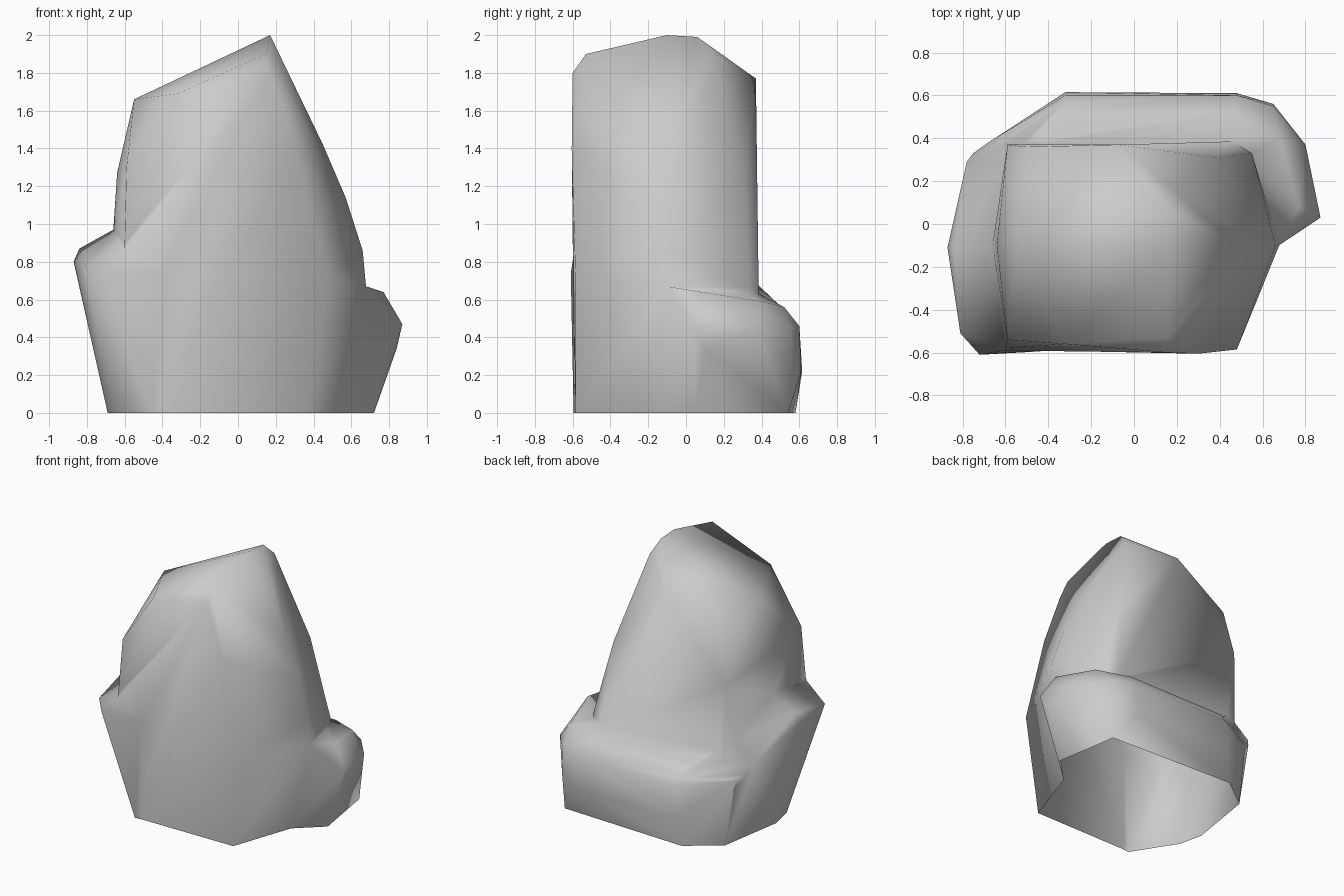
import bpy, bmesh, math

if "Cube" in bpy.data.objects:
    bpy.data.objects.remove(bpy.data.objects["Cube"])


def hull(name, pts):
    """Convex boulder chunk from its corner points."""
    bm = bmesh.new()
    for p in pts:
        bm.verts.new(p)
    bmesh.ops.convex_hull(bm, input=bm.verts[:])
    loose = [v for v in bm.verts if not v.link_faces]
    bmesh.ops.delete(bm, geom=loose, context='VERTS')
    bmesh.ops.recalc_face_normals(bm, faces=bm.faces[:])
    me = bpy.data.meshes.new(name)
    bm.to_mesh(me)
    bm.free()
    ob = bpy.data.objects.new(name, me)
    bpy.context.collection.objects.link(ob)
    return ob


# Tall slanted column
rock = hull("rock", [
    (-.45, -.59, 0), (.37, -.585, 0), (.53, -.12, 0), (.48, .3, 0), (-.5, .3, 0),
    (.48, -.585, .72), (.68, -.1, .68), (.55, .33, .66), (.46, .385, .62), (-.59, .375, .62),
    (.66, -.1, .86), (.57, -.08, 1.14), (.45, -.08, 1.42), (.39, .31, 1.25),
    (-.66, -.1, .97), (-.6, -.58, .9), (-.64, -.1, 1.27), (-.59, -.54, 1.3), (-.59, .37, 1.2),
    (-.55, -.1, 1.66), (-.32, -.56, 1.69), (-.5, .36, 1.5),
    (.17, -.1, 2.0), (.17, .06, 1.99), (.2, .15, 1.9), (.15, -.53, 1.9), (.16, -.6, 1.8),
    (.3, -.605, 1.4), (-.08, .37, 1.77)])

# Low ledge wrapping the back and right side
back_ledge = hull("back_ledge", [
    (.53, -.12, 0), (.72, .05, 0), (.64, .54, 0), (-.37, .58, 0), (-.61, .4, 0),
    (-.5, 0, 0), (-.32, .615, .22), (.48, .61, .22), (.65, .56, .28), (.84, .1, .34),
    (.87, .03, .47), (.8, .37, .45), (.65, .55, .45), (.48, .6, .46), (-.32, .6, .46),
    (.77, .08, .64), (.68, -.1, .67), (.68, .4, .59), (.46, .52, .56), (-.35, .52, .56),
    (.4, .37, .64), (-.5, .37, .64), (-.68, .38, .5)])

# Higher shoulder on the left side
left_ledge = hull("left_ledge", [
    (-.45, -.595, 0), (-.65, -.28, 0), (-.69, -.1, 0), (-.61, .4, 0), (-.37, .58, 0),
    (-.3, -.58, 0), (-.72, -.61, .74), (-.81, -.51, .78), (-.87, -.11, .8), (-.84, -.11, .87),
    (-.66, -.1, .97), (-.6, -.59, .87), (-.84, -.02, .75), (-.78, .29, .62),
    (-.75, .33, .55), (-.6, .3, .75), (-.4, -.59, .75), (-.32, .61, .3), (-.32, .58, .5)])

# Fuse the chunks into one rock
for part in (back_ledge, left_ledge):
    part.hide_render = True
    m = rock.modifiers.new("fuse", 'BOOLEAN')
    m.operation = 'UNION'
    m.solver = 'EXACT'
    m.object = part
dg = bpy.context.evaluated_depsgraph_get()
me = bpy.data.meshes.new_from_object(rock.evaluated_get(dg))
rock.modifiers.clear()
rock.data = me
for part in (back_ledge, left_ledge):
    bpy.data.objects.remove(part)

# Open underside, tidy tiny edges
bm = bmesh.new()
bm.from_mesh(me)
bottom = [f for f in bm.faces if all(v.co.z < .005 for v in f.verts)]
bmesh.ops.delete(bm, geom=bottom, context='FACES')
bmesh.ops.remove_doubles(bm, verts=bm.verts[:], dist=.02)
bm.to_mesh(me)
bm.free()

bpy.context.view_layer.objects.active = rock
rock.select_set(True)
bpy.ops.object.shade_smooth_by_angle(angle=math.radians(110))
